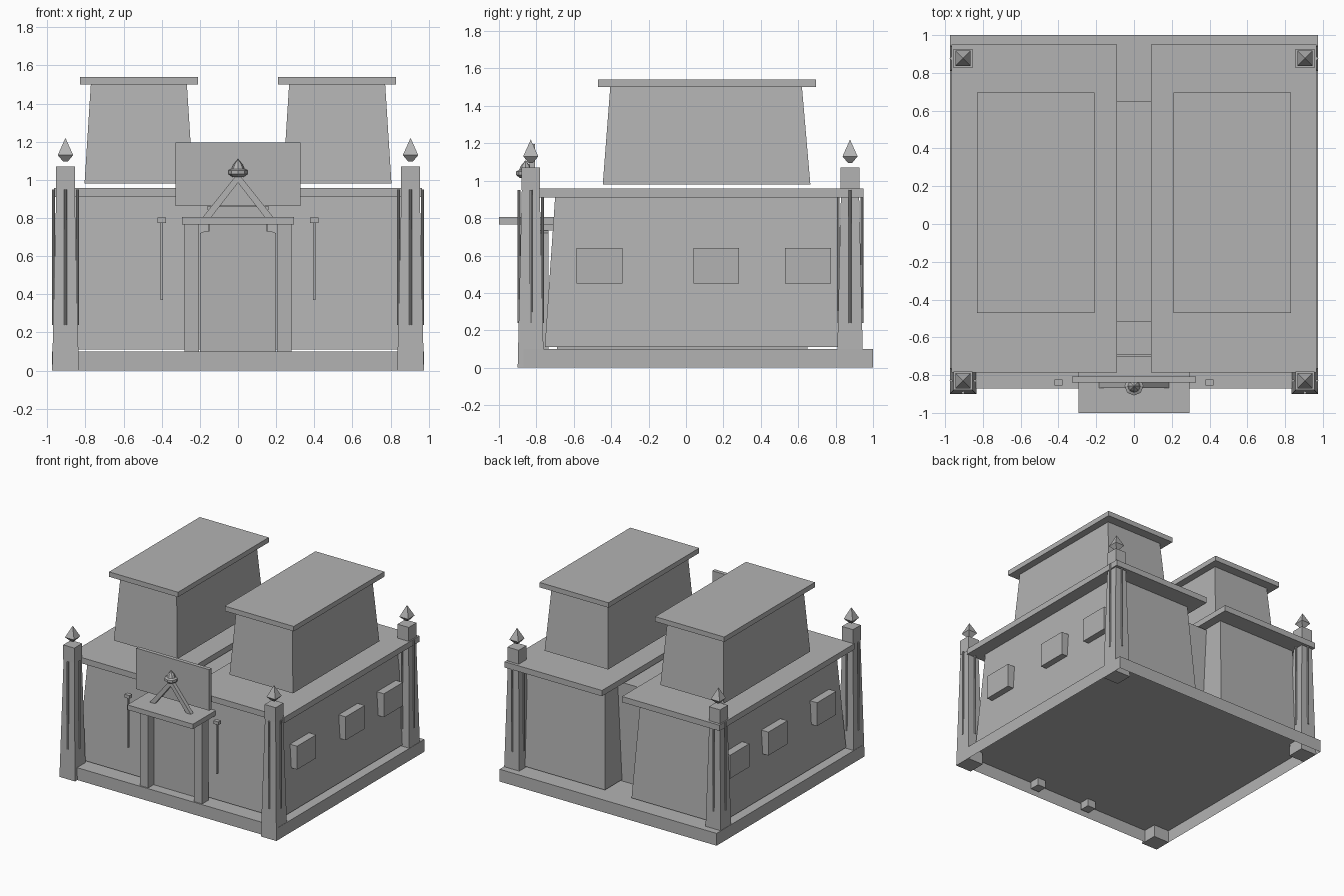
import bpy, bmesh, math
from mathutils import Vector

if "Cube" in bpy.data.objects:
    bpy.data.objects.remove(bpy.data.objects["Cube"])

stone = bpy.data.materials.new("grey_stone")
stone.diffuse_color = (0.45, 0.45, 0.45, 1)
stone.use_nodes = True
stone.node_tree.nodes["Principled BSDF"].inputs["Base Color"].default_value = stone.diffuse_color


def finish(name, bm):
    bmesh.ops.recalc_face_normals(bm, faces=bm.faces)
    mesh = bpy.data.meshes.new(name)
    bm.to_mesh(mesh)
    bm.free()
    mesh.materials.append(stone)
    ob = bpy.data.objects.new(name, mesh)
    bpy.context.collection.objects.link(ob)
    return ob


def frustum(name, low, high, z0, z1):
    """Four-sided solid; low and high are (x0, x1, y0, y1) rectangles."""
    bm = bmesh.new()
    rings = []
    for (x0, x1, y0, y1), z in ((low, z0), (high, z1)):
        rings.append([bm.verts.new((x, y, z)) for x, y in
                      ((x0, y0), (x1, y0), (x1, y1), (x0, y1))])
    a, b = rings
    bm.faces.new(a)
    bm.faces.new(b)
    for i in range(4):
        j = (i + 1) % 4
        bm.faces.new((a[i], a[j], b[j], b[i]))
    return finish(name, bm)


def box(name, x0, x1, y0, y1, z0, z1):
    return frustum(name, (x0, x1, y0, y1), (x0, x1, y0, y1), z0, z1)


def spun(name, x, y, rows, sides, turn=0.0):
    """Faceted solid from (radius, z) rows."""
    bm = bmesh.new()
    rings = []
    for r, z in rows:
        rings.append([bm.verts.new((x + r * math.cos(turn + math.tau * i / sides),
                                    y + r * math.sin(turn + math.tau * i / sides), z))
                      for i in range(sides)])
    for a, b in zip(rings, rings[1:]):
        for i in range(sides):
            j = (i + 1) % sides
            bm.faces.new((a[i], a[j], b[j], b[i]))
    bm.faces.new(rings[0])
    bm.faces.new(rings[-1])
    bmesh.ops.remove_doubles(bm, verts=bm.verts, dist=1e-5)
    return finish(name, bm)


def prism(name, outline, y0, y1):
    """Front (x, z) outline pushed back along y."""
    bm = bmesh.new()
    face = bm.faces.new([bm.verts.new((x, y0, z)) for x, z in outline])
    out = bmesh.ops.extrude_face_region(bm, geom=[face])
    verts = [g for g in out["geom"] if isinstance(g, bmesh.types.BMVert)]
    bmesh.ops.translate(bm, verts=verts, vec=Vector((0, y1 - y0, 0)))
    return finish(name, bm)


def span(s, a, b):
    return tuple(sorted((s * a, s * b)))


# Plinth, hollow underneath
base = box("base", -0.975, 0.975, -0.87, 1.0, 0, 0.1)
bm = bmesh.new()
bm.from_mesh(base.data)
bmesh.ops.delete(bm, geom=[f for f in bm.faces if f.normal.z < -0.9], context='FACES_ONLY')
bm.to_mesh(base.data)
bm.free()

for s, side in ((-1, "left"), (1, "right")):
    # Lower hall, its roof slab, upper storey and its cap
    frustum(side + "_hall", span(s, 0.12, 0.91) + (-0.755, 0.87),
            span(s, 0.16, 0.86) + (-0.70, 0.81), 0.11, 0.91)
    box(side + "_hall_roof", *span(s, 0.09, 0.965), -0.785, 0.95, 0.91, 0.957)
    frustum(side + "_upper_storey", span(s, 0.235, 0.805) + (-0.445, 0.665),
            span(s, 0.268, 0.772) + (-0.405, 0.62), 0.98, 1.5)
    box(side + "_upper_cap", *span(s, 0.21, 0.83), -0.47, 0.695, 1.5, 1.54)
    # Side windows
    for y in (-0.4625, 0.1625, 0.6525):
        box(side + "_window", *span(s, 0.85, 0.94), y - 0.122, y + 0.122, 0.45, 0.64)
    # Corner pillars with rods and pointed finials
    for cy in (-0.83, 0.877):
        cx = s * 0.905

        def sq(h):
            return (cx - h, cx + h, cy - h, cy + h)
        frustum("corner_pillar", sq(0.07), sq(0.048), 0, 0.95)
        box("pillar_head", *sq(0.05), 0.95, 1.07)
        for dx, dy in ((1, 0), (-1, 0), (0, 1), (0, -1)):
            spun("pillar_rod", cx + dx * 0.063, cy + dy * 0.063,
                 ((0.008, 0.24), (0.008, 0.95)), 8)
        spun("finial", cx, cy, ((0.016, 1.095), (0.057, 1.13), (0, 1.22)), 4, math.pi / 4)
    # Door posts and wall lamps
    box(side + "_door_post", *span(s, 0.205, 0.28), -0.86, -0.78, 0.04, 0.77)
    box(side + "_lamp_rod", *span(s, 0.393, 0.407), -0.845, -0.831, 0.37, 0.775)
    box(side + "_lamp_head", *span(s, 0.378, 0.422), -0.855, -0.822, 0.775, 0.802)
    # Gable beams above the lintel
    prism(side + "_gable_beam", [(s * 0.185, 0.805), (s * 0.14, 0.805),
                                 (0, 0.985), (0, 1.035)], -0.868, -0.838)

# Central link between the halls
box("central_wall", -0.16, 0.16, -0.69, -0.52, 0.1, 0.86)
box("central_link", -0.16, 0.16, -0.52, 0.65, 0.1, 0.90)

# Entrance
prism("door", [(-0.2, 0.1), (0.2, 0.1), (0.2, 0.72), (0.17, 0.733),
               (-0.17, 0.733), (-0.2, 0.72)], -0.79, -0.735)
box("door_header", -0.15, 0.15, -0.785, -0.70, 0.733, 0.765)
box("lintel", -0.295, 0.295, -1.0, -0.70, 0.765, 0.805)
box("sign_board", -0.328, 0.328, -0.838, -0.807, 0.862, 1.195)

# Gable ornament
spun("gable_ring", 0, -0.858, ((0.03, 1.015), (0.05, 1.03), (0.05, 1.05), (0.03, 1.06)), 8)
spun("gable_point", 0, -0.858, ((0.035, 1.055), (0.025, 1.08), (0, 1.11)), 8)
